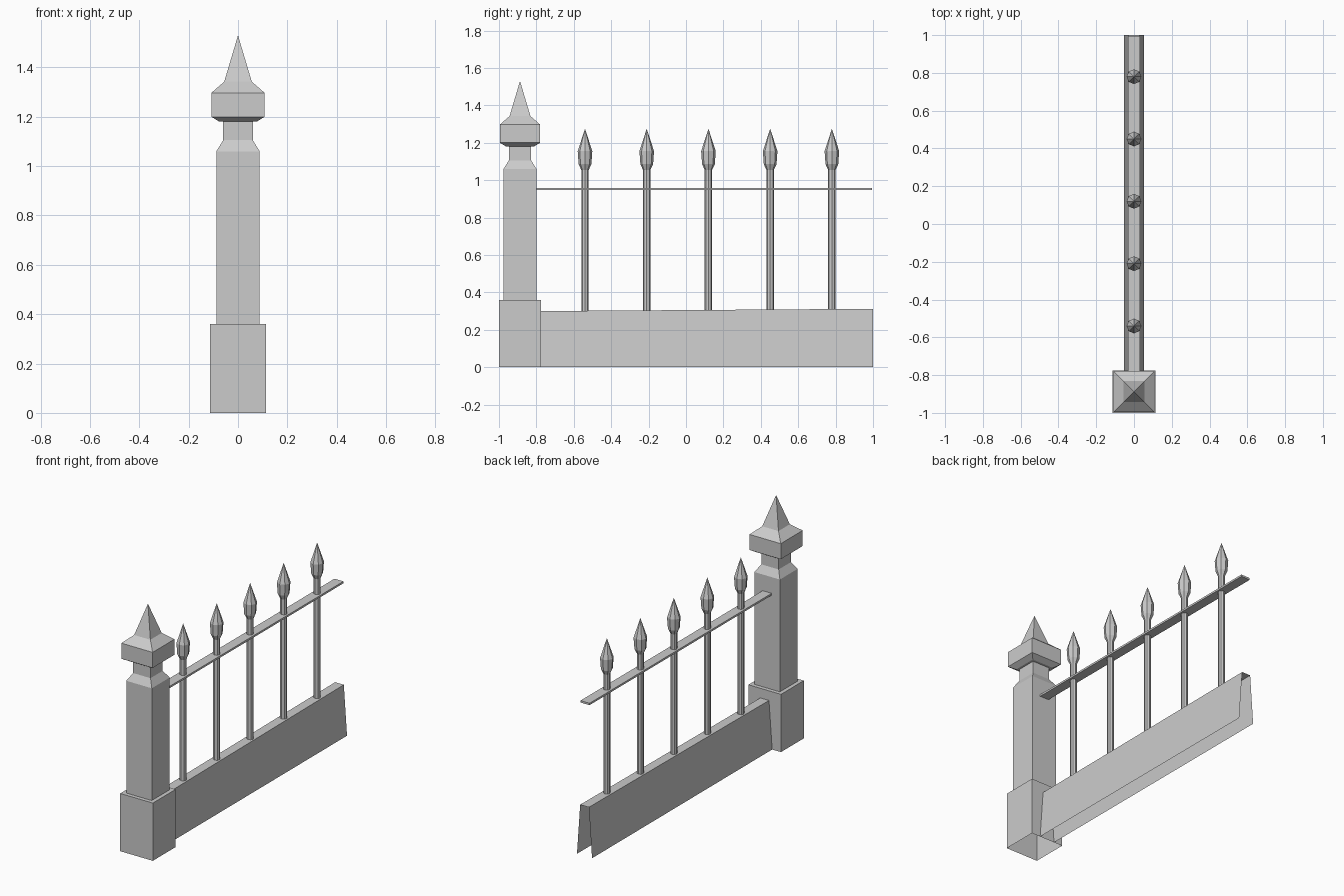
import bpy, bmesh, math
from mathutils import Vector

if "Cube" in bpy.data.objects:
    bpy.data.objects.remove(bpy.data.objects["Cube"])


def finish(bm, name):
    bmesh.ops.recalc_face_normals(bm, faces=bm.faces)
    mesh = bpy.data.meshes.new(name)
    bm.to_mesh(mesh)
    bm.free()
    obj = bpy.data.objects.new(name, mesh)
    bpy.context.collection.objects.link(obj)
    return obj


def lathe(name, profile, sides, centre, turn=0.0):
    """Stack rings of (radius, z); the last radius of 0 closes to a point. The bottom stays open."""
    bm = bmesh.new()
    rings = []
    for r, z in profile:
        if r == 0:
            rings.append([bm.verts.new((centre[0], centre[1], z))] * sides)
        else:
            rings.append([bm.verts.new((centre[0] + r * math.cos(turn + math.tau * i / sides),
                                        centre[1] + r * math.sin(turn + math.tau * i / sides), z))
                          for i in range(sides)])
    for a, b in zip(rings, rings[1:]):
        for i in range(sides):
            j = (i + 1) % sides
            quad = [a[i], a[j], b[j], b[i]]
            bm.faces.new(list(dict.fromkeys(quad)))
    return finish(bm, name)


# Square pillar with stepped base, neck, cap and spire (half widths, heights)
pillar = [(0.1125, 0), (0.1125, 0.36), (0.088, 0.36), (0.088, 1.06), (0.06, 1.105),
          (0.06, 1.18), (0.075, 1.18), (0.108, 1.20), (0.108, 1.297), (0.056, 1.342), (0, 1.53)]
lathe("pillar", [(h * math.sqrt(2), z) for h, z in pillar], 4, (0, -0.8875), math.pi / 4)

# Low wall: tapered shell, open at the ends and underneath
bm = bmesh.new()
ends = []
for y, top in ((-0.775, 0.30), (1.0, 0.312)):
    ends.append([bm.verts.new(p) for p in
                 ((-0.052, y, 0), (-0.03, y, top), (0.03, y, top), (0.052, y, 0))])
for i in range(3):
    bm.faces.new((ends[0][i], ends[0][i + 1], ends[1][i + 1], ends[1][i]))
finish(bm, "low_wall")

# Flat horizontal rail
bm = bmesh.new()
bmesh.ops.create_cube(bm, size=1)
bmesh.ops.scale(bm, vec=Vector((0.062, 1.795, 0.012)), verts=bm.verts)
bmesh.ops.translate(bm, vec=Vector((0, 0.0975, 0.953)), verts=bm.verts)
finish(bm, "rail")

# Octagonal bars with spear heads
bar = [(0.02, 0.295), (0.02, 1.055), (0.034, 1.085), (0.039, 1.155), (0, 1.275)]
for i in range(5):
    lathe(f"spear_bar_{i + 1}", bar, 8, (0, -0.54 + 0.33 * i))
